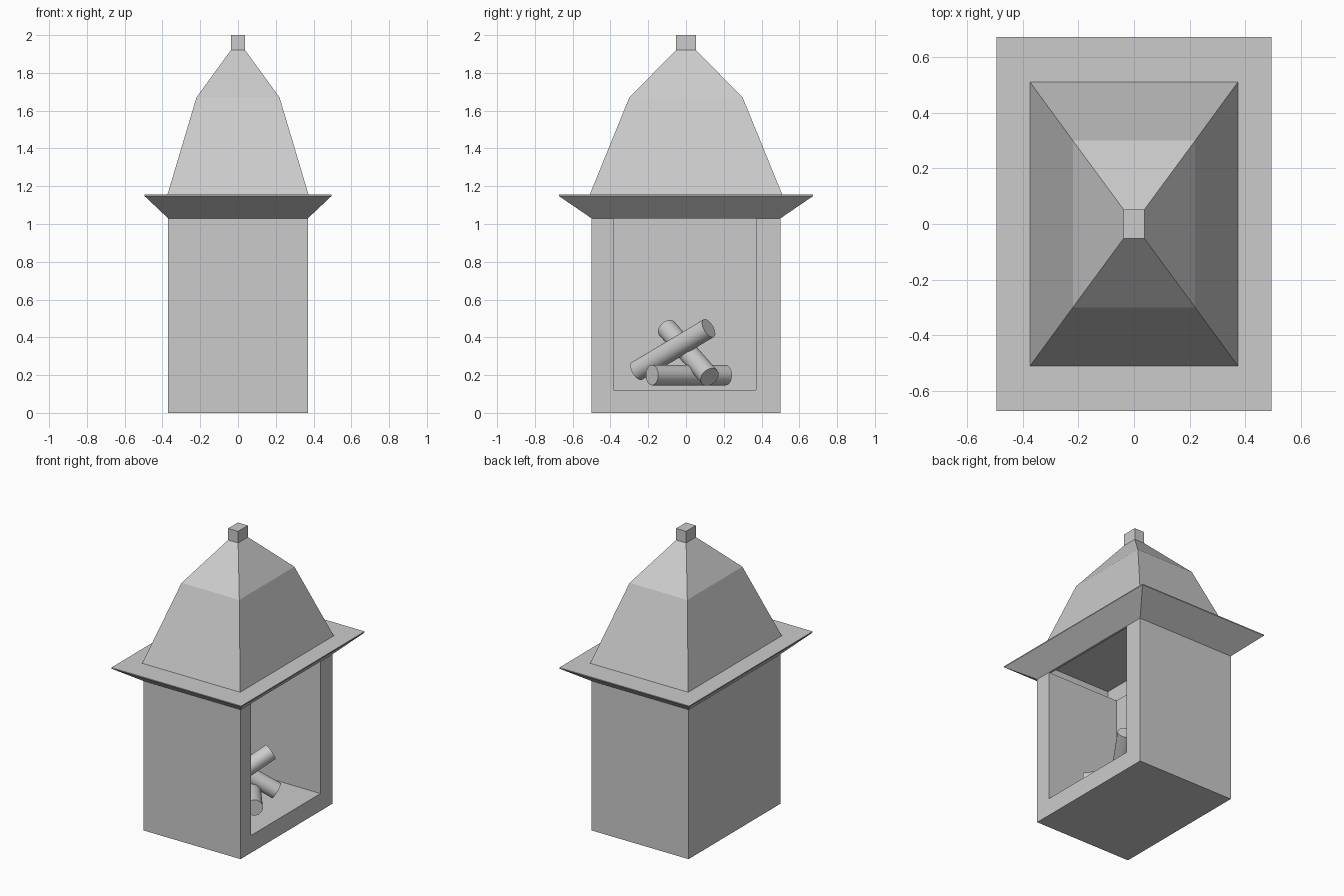
import bpy, bmesh
from mathutils import Vector

if "Cube" in bpy.data.objects:
    bpy.data.objects.remove(bpy.data.objects["Cube"])


def make_stack(name, rings):
    """Closed solid lofted through rectangles given as (half x, half y, z)."""
    bm = bmesh.new()
    loops = [[bm.verts.new((sx * hx, sy * hy, z))
              for sx, sy in ((-1, -1), (1, -1), (1, 1), (-1, 1))]
             for hx, hy, z in rings]
    bm.faces.new(loops[0][::-1])
    bm.faces.new(loops[-1])
    for low, high in zip(loops, loops[1:]):
        for i in range(4):
            j = (i + 1) % 4
            bm.faces.new((low[i], low[j], high[j], high[i]))
    mesh = bpy.data.meshes.new(name)
    bm.to_mesh(mesh)
    bm.free()
    ob = bpy.data.objects.new(name, mesh)
    bpy.context.collection.objects.link(ob)
    return ob


def carve(ob, x, y, z):
    """Boolean out a box given by its ranges, then discard the cutter."""
    cutter = make_stack("cutter", [((x[1] - x[0]) / 2, (y[1] - y[0]) / 2, h) for h in z])
    cutter.location = ((x[0] + x[1]) / 2, (y[0] + y[1]) / 2, 0)
    cutter.hide_render = True
    mod = ob.modifiers.new("carve", 'BOOLEAN')
    mod.operation = 'DIFFERENCE'
    mod.solver = 'EXACT'
    mod.object = cutter
    bpy.context.view_layer.objects.active = ob
    bpy.ops.object.modifier_apply(modifier=mod.name)
    bpy.data.objects.remove(cutter)


def make_log(name, near, far, radius=0.054):
    near, far = Vector(near), Vector(far)
    axis = near - far
    bpy.ops.mesh.primitive_cylinder_add(vertices=32, radius=radius, depth=axis.length,
                                        location=(near + far) / 2)
    ob = bpy.context.object
    ob.name = name
    ob.rotation_euler = axis.to_track_quat('Z', 'Y').to_euler()
    bpy.ops.object.shade_smooth_by_angle()


# Hearth body, open on +x and at the top
body = make_stack("hearth_body", [(0.37, 0.5, 0), (0.37, 0.5, 1.03)])
carve(body, (-0.18, 0.6), (-0.385, 0.37), (0.12, 1.2))

# Flared mantel with a recess above the firebox
mantel = make_stack("mantel", [(0.37, 0.5, 1.03), (0.495, 0.673, 1.148), (0.495, 0.673, 1.155)])
carve(mantel, (-0.19, 0.355), (-0.48, 0.48), (0.9, 1.14))

# Two-pitch hood
make_stack("hood", [(0.375, 0.512, 1.15), (0.22, 0.3, 1.67), (0.038, 0.053, 1.92)])

# Square flue stub
make_stack("flue", [(0.038, 0.053, 1.92), (0.038, 0.053, 2.0)])

# Crossed logs
make_log("log_bottom", (0.25, -0.18, 0.2), (-0.05, 0.21, 0.2))
make_log("log_middle", (0.205, 0.125, 0.19), (-0.15, -0.1, 0.445))
make_log("log_top", (0.165, 0.12, 0.448), (-0.07, -0.26, 0.222))
